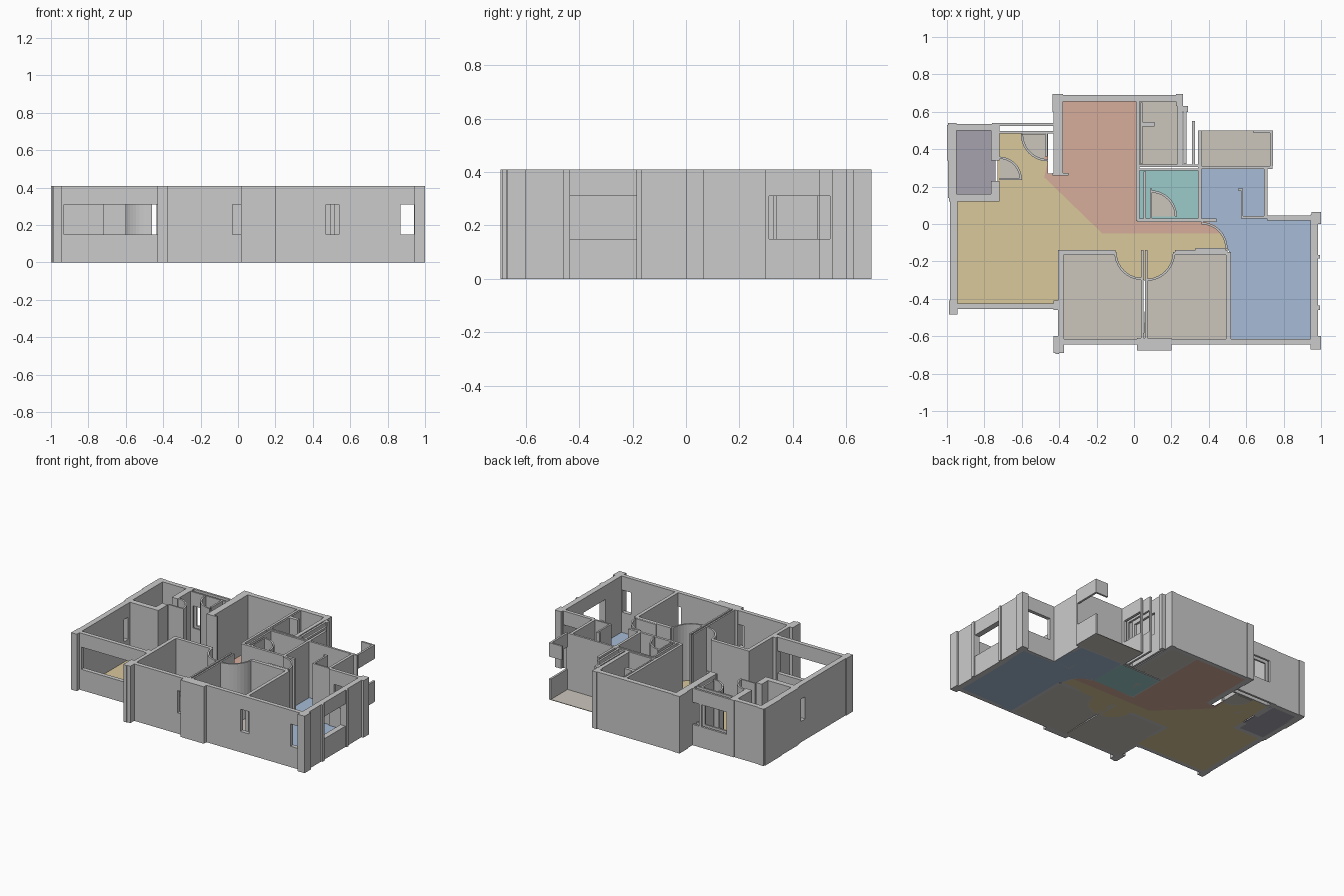
import bpy, bmesh, math

if "Cube" in bpy.data.objects:
    bpy.data.objects.remove(bpy.data.objects["Cube"])

H, SILL, HEAD = 0.41, 0.15, 0.31      # wall height, window bottom, window top
PI = math.pi


def prism(bm, pts, z0, z1):
    lo = [bm.verts.new((x, y, z0)) for x, y in pts]
    hi = [bm.verts.new((x, y, z1)) for x, y in pts]
    bm.faces.new(lo[::-1])
    bm.faces.new(hi)
    n = len(pts)
    for i in range(n):
        j = (i + 1) % n
        bm.faces.new((lo[i], lo[j], hi[j], hi[i]))


def box(bm, x0, y0, x1, y1, z0=0.0, z1=H):
    prism(bm, [(x0, y0), (x1, y0), (x1, y1), (x0, y1)], z0, z1)


def finish(bm, name, mat=None):
    bmesh.ops.recalc_face_normals(bm, faces=bm.faces)
    me = bpy.data.meshes.new(name)
    bm.to_mesh(me)
    bm.free()
    ob = bpy.data.objects.new(name, me)
    bpy.context.collection.objects.link(ob)
    if mat:
        me.materials.append(mat)
    return ob


def walls(name, rects):
    bm = bmesh.new()
    for r in rects:
        box(bm, *r)
    return finish(bm, name)


def window_wall(name, x0, y0, x1, y1, holes):
    """Straight wall with window openings given as ranges along its length."""
    bm = bmesh.new()
    along_x = (x1 - x0) > (y1 - y0)

    def seg(a, b, za, zb):
        if b - a > 1e-4:
            if along_x:
                box(bm, a, y0, b, y1, za, zb)
            else:
                box(bm, x0, a, x1, b, za, zb)
    pos, end = (x0, x1) if along_x else (y0, y1)
    for a, b in holes:
        seg(pos, a, 0, H)
        seg(a, b, 0, SILL)
        seg(a, b, HEAD, H)
        pos = b
    seg(pos, end, 0, H)
    return finish(bm, name)


def arc(cx, cy, r, a0, a1, n=10):
    return [(cx + r * math.cos(a0 + (a1 - a0) * i / n),
             cy + r * math.sin(a0 + (a1 - a0) * i / n)) for i in range(n + 1)]


def door_swing(name, cx, cy, r, a0, a1, t=0.012):
    bm = bmesh.new()
    prism(bm, arc(cx, cy, r, a0, a1) + arc(cx, cy, r - t, a1, a0), 0, H)
    return finish(bm, name)


def floor(name, pts, mat):
    bm = bmesh.new()
    prism(bm, pts, 0, 0.004)
    return finish(bm, name, mat)


def rect(x0, y0, x1, y1):
    return [(x0, y0), (x1, y0), (x1, y1), (x0, y1)]


def colour(name, r, g, b):
    m = bpy.data.materials.new(name)
    m.diffuse_color = (r, g, b, 1)
    m.use_nodes = True
    m.node_tree.nodes["Principled BSDF"].inputs["Base Color"].default_value = m.diffuse_color
    return m


yellow = colour("yellow_floor", 0.70, 0.58, 0.33)
salmon = colour("salmon_floor", 0.68, 0.42, 0.33)
blue = colour("blue_floor", 0.38, 0.50, 0.68)
teal = colour("teal_floor", 0.33, 0.60, 0.58)
beige = colour("beige_floor", 0.60, 0.56, 0.50)
purple = colour("purple_floor", 0.38, 0.36, 0.42)

# Floors
swing_l = arc(0.05, -0.15, 0.15, -PI / 2, -PI)
swing_r = arc(0.065, -0.15, 0.155, 0, -PI / 2)
floor("living_floor", [(-.945, -.43), (-.945, .13), (-.73, .13), (-.73, .49), (-.61, .49)]
      + arc(-.46, .48, .14, PI, 1.5 * PI) + [(-.48, .25), (-.17, -.05), (.47, -.05), (.5, -.12), (.5, -.15)]
      + swing_r + swing_l + [(-.39, -.15), (-.39, -.43)], yellow)
floor("dining_floor", [(-.39, .66), (.02, .66), (.02, .02), (.37, .02), (.44, -.01), (.47, -.05),
                       (-.17, -.05), (-.48, .25), (-.48, .36), (-.46, .36), (-.46, .27), (-.39, .27)], salmon)
floor("right_room_floor", [(.51, -.63), (.955, -.63), (.955, .03), (.71, .03), (.71, .3), (.355, .3), (.355, .01)]
      + arc(.36, -.13, .14, PI / 2, 0) + [(.51, -.15)], blue)
floor("bath_floor", rect(.03, .02, .355, .295), teal)
floor("bedroom_floor_left", [(-.39, -.63), (.05, -.63)] + swing_l + [(-.39, -.15)], beige)
floor("bedroom_floor_right", [(.05, -.63), (.51, -.63), (.51, -.15)] + swing_r, beige)
floor("stair_floor", rect(.03, .31, .24, .66), beige)
floor("balcony_floor", rect(.355, .305, .74, .5), beige)
floor("store_floor", rect(-.96, .15, -.74, .51), purple)
floor("entry_door_floor", [(-.46, .48)] + arc(-.46, .48, .14, PI, 1.5 * PI), beige)
for nm, cx, cy, r in (("store_door_floor", -.72, .24, .12), ("bath_door_floor", .09, .04, .14)):
    bm = bmesh.new()
    prism(bm, [(cx, cy)] + arc(cx, cy, r, 0, PI / 2), 0.0, 0.006)
    finish(bm, nm, beige)

# Outer walls with windows
window_wall("front_wall", -.40, -.645, .99, -.615, [(-.03, .02), (.47, .54), (.87, .94)])
window_wall("living_front_wall", -.98, -.455, -.40, -.425, [(-.93, -.425)])
window_wall("left_wall", -.985, -.455, -.945, .16, [(.05, .10)])
window_wall("right_wall", .945, -.65, .985, .05, [(-.435, -.185)])
window_wall("right_back_wall", .71, .02, .99, .045, [(.75, .945)])
window_wall("entry_back_wall_outer", -.76, .525, -.41, .54, [(-.70, -.50), (-.48, -.43)])
window_wall("entry_back_wall_inner", -.73, .485, -.41, .497, [(-.70, -.50), (-.48, -.43)])
window_wall("shaft_wall_inner", .265, .32, .28, .63, [(.34, .54)])
window_wall("shaft_wall_outer", .31, .31, .325, .55, [(.33, .54)])
window_wall("balcony_left_wall", .342, .30, .36, .50, [(.33, .49)])
window_wall("balcony_right_wall", .727, .31, .742, .50, [(.31, .50)])
bm = bmesh.new()
box(bm, .64, .487, .74, .50, HEAD, H)
finish(bm, "balcony_back_lintel")

walls("store_walls", [(-.995, .14, -.95, .54), (-.99, .50, -.72, .535), (-.765, .34, -.72, .535),
                      (-.765, .12, -.72, .23), (-.99, .12, -.72, .16)])
walls("entry_walls", [(-.475, .36, -.462, .49), (-.43, .26, -.38, .69), (-.435, .26, -.35, .272)])
walls("dining_walls", [(-.43, .655, .26, .69), (.012, .015, .03, .66)])
walls("stair_walls", [(.23, .31, .258, .69), (.03, .305, .36, .318), (.04, .52, .11, .545),
                      (.035, .32, .045, .65), (.26, .60, .29, .63)])
walls("bath_walls", [(.03, .285, .36, .298), (.052, .03, .065, .28), (.342, .02, .36, .31),
                     (.02, .012, .44, .03), (.085, .03, .095, .19)])
walls("right_room_walls", [(.36, .295, .74, .31), (.695, .03, .715, .31),
                           (.572, .03, .584, .19), (.555, .178, .584, .19), (.572, .03, .72, .042)])
walls("bedroom_walls", [(-.405, -.65, -.378, -.14), (.038, -.62, .05, -.14), (.06, -.62, .072, -.14),
                        (.493, -.62, .518, -.15), (-.405, -.165, -.10, -.14), (.22, -.165, .50, -.14),
                        (.33, -.138, .49, -.128)])

# Corner pillars and pilasters
walls("pillars", [(-.43, -.69, -.375, -.60), (.015, -.675, .20, -.61), (.945, -.67, 1.0, -.60),
                  (.95, .0, 1.0, .065), (-.99, -.485, -.945, -.41), (-.43, -.46, -.39, -.41),
                  (-1.0, .34, -.98, .53), (-.435, .60, -.38, .695), (.225, .63, .262, .695),
                  (.96, -.46, .995, -.435), (.96, -.185, .995, -.165), (-.42, -.695, -.40, -.66)])

# Door swings
door_swing("bedroom_door_left", .045, -.15, .15, PI, 1.5 * PI)
door_swing("bedroom_door_right", .065, -.15, .155, 1.5 * PI, 2 * PI)
door_swing("right_room_door", .36, -.13, .14, 0, PI / 2)
door_swing("bath_door", .09, .04, .14, 0, PI / 2)
door_swing("store_door", -.72, .24, .12, 0, PI / 2)
door_swing("entry_door", -.46, .48, .145, PI, 1.5 * PI)
walls("store_door_leaf", [(-.72, .235, -.60, .245)])
